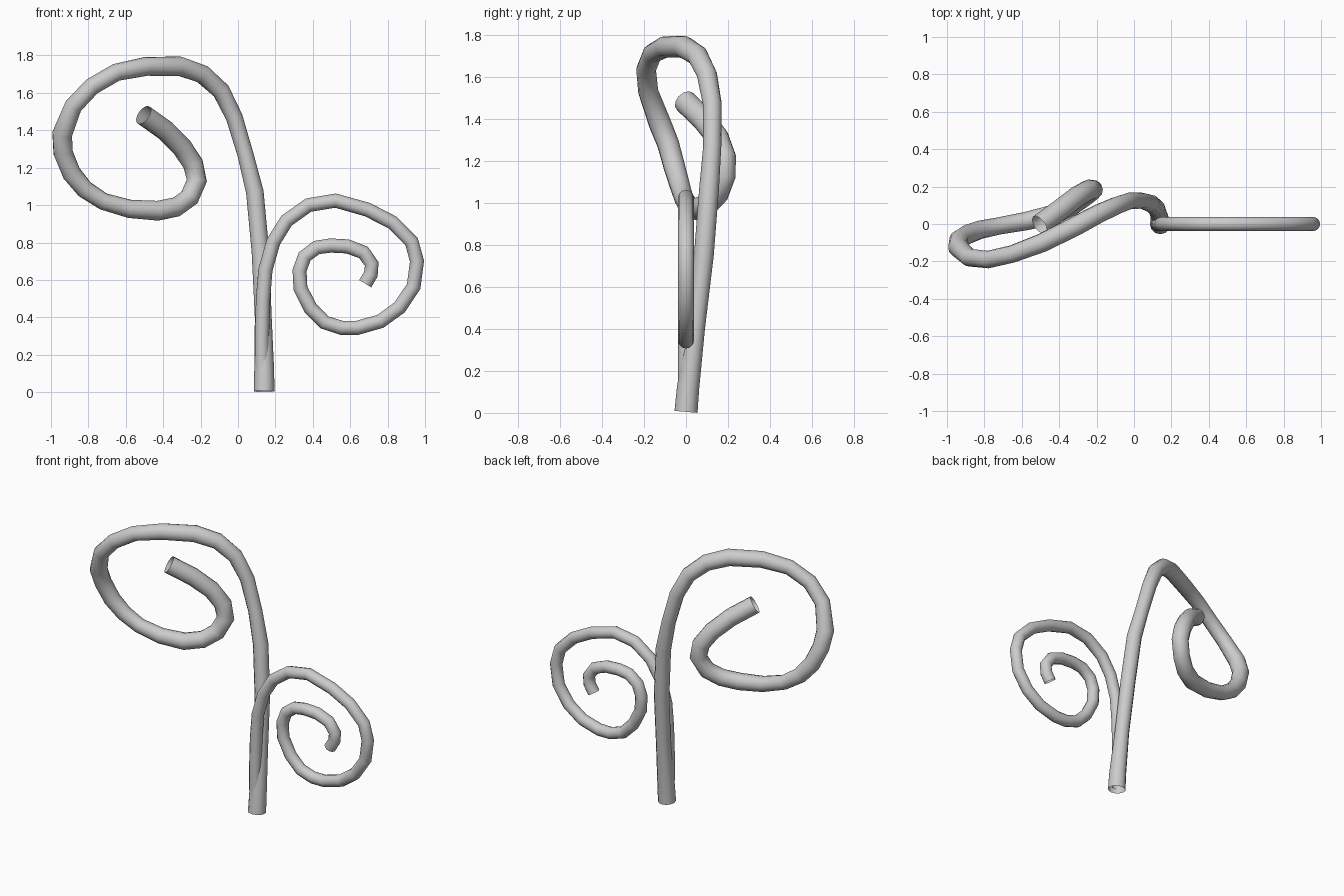
import bpy


def tube(name, points):
    """Sweep an open round tube along points given as (x, y, z, radius)."""
    curve = bpy.data.curves.new(name, 'CURVE')
    curve.dimensions = '3D'
    curve.bevel_depth = 1.0
    curve.bevel_resolution = 4
    curve.use_fill_caps = False
    curve.twist_mode = 'MINIMUM'
    spline = curve.splines.new('POLY')
    spline.points.add(len(points) - 1)
    for p, (x, y, z, r) in zip(spline.points, points):
        p.co = (x, y, z, 1)
        p.radius = r
    spline.use_smooth = True
    obj = bpy.data.objects.new(name, curve)
    bpy.context.collection.objects.link(obj)
    # turn the sweep into a mesh
    bpy.ops.object.select_all(action='DESELECT')
    obj.select_set(True)
    bpy.context.view_layer.objects.active = obj
    bpy.ops.object.convert(target='MESH')
    bpy.ops.object.shade_smooth()


# Tall stem: leans back, then curls out of plane to the left
tube("tall_curl", [
    (.14, 0, .005, .055), (.14, .01, .12, .053), (.135, .045, .40, .045),
    (.12, .085, .75, .047), (.09, .11, 1.07, .047), (.04, .125, 1.27, .043),
    (-.02, .125, 1.47, .045), (-.09, .10, 1.61, .048), (-.19, .055, 1.70, .051),
    (-.31, -.01, 1.742, .053), (-.49, -.10, 1.742, .051), (-.65, -.16, 1.71, .047),
    (-.78, -.19, 1.635, .047), (-.88, -.18, 1.53, .048), (-.94, -.125, 1.38, .054),
    (-.935, -.085, 1.28, .053), (-.89, -.055, 1.17, .052), (-.82, -.03, 1.085, .049),
    (-.72, -.01, 1.02, .046), (-.58, .015, .98, .049), (-.43, .05, .97, .053),
    (-.33, .10, .99, .053), (-.26, .15, 1.04, .053), (-.22, .183, 1.13, .054),
    (-.24, .183, 1.22, .055), (-.30, .15, 1.31, .055), (-.39, .08, 1.40, .056),
    (-.505, -.005, 1.482, .056),
])

# Short stem: flat spiral to the right
spiral = [
    (.13, .03), (.128, .30), (.134, .50), (.147, .656), (.19, .805), (.26, .917),
    (.377, 1.00), (.521, 1.024), (.692, .976), (.826, .907), (.928, .805),
    (.957, .70), (.939, .565), (.864, .453), (.762, .379), (.639, .344),
    (.553, .344), (.463, .373), (.388, .448), (.334, .555), (.329, .65),
    (.356, .725), (.42, .773), (.495, .784), (.586, .779), (.671, .747),
    (.715, .685), (.71, .63), (.68, .58),
]
tube("short_curl", [(x, 0, z, .038) for x, z in spiral])
